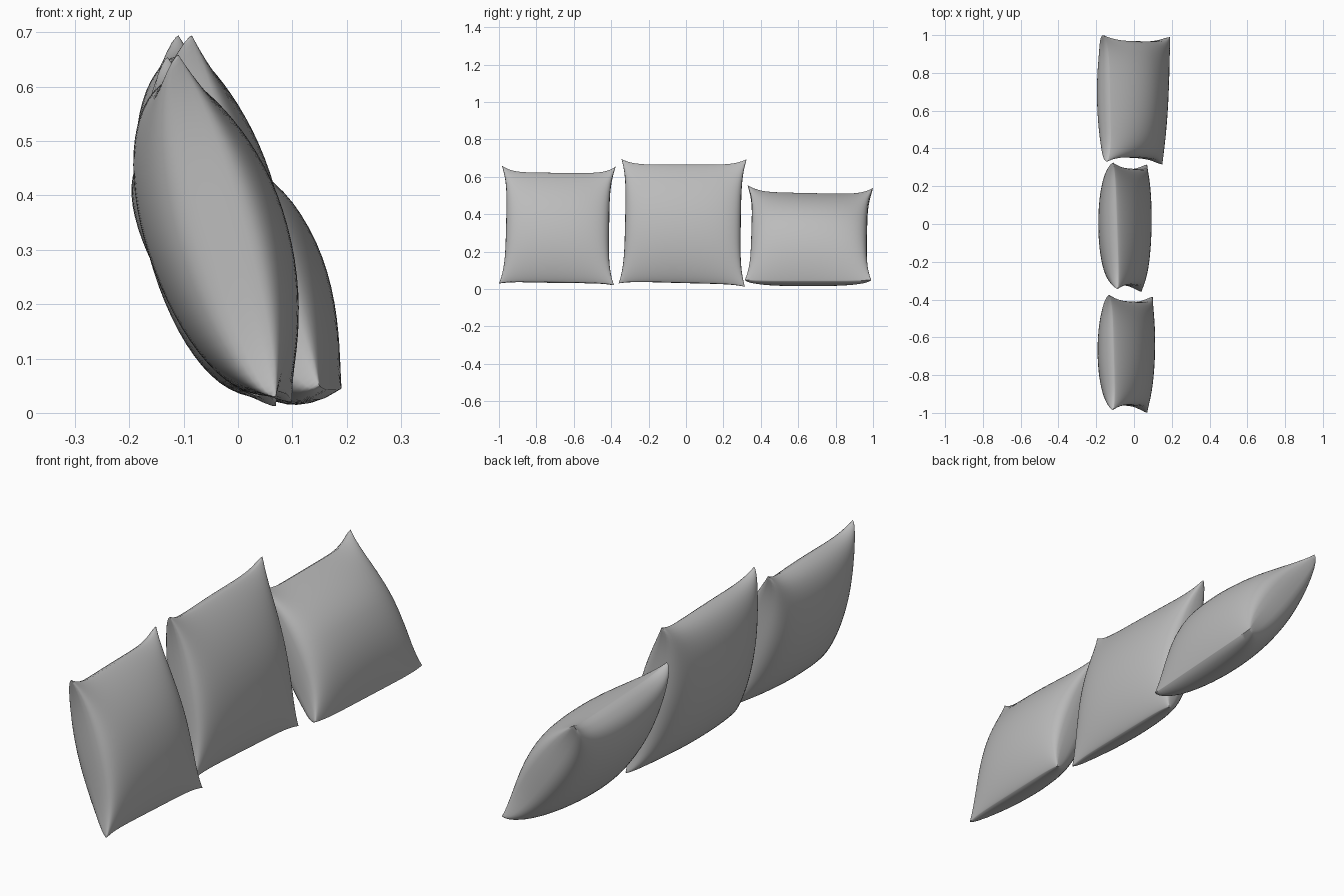
import bpy, bmesh, math
from mathutils import Vector

cube = bpy.data.objects.get("Cube")
if cube:
    bpy.data.objects.remove(cube, do_unlink=True)

fabric = bpy.data.materials.new("grey fabric")
fabric.use_nodes = True
colour = (0.5, 0.5, 0.5, 1)
fabric.diffuse_color = colour
fabric.node_tree.nodes["Principled BSDF"].inputs["Base Color"].default_value = colour

N = 32
STEPS = [math.sin(math.pi * (i / N - 0.5)) for i in range(N + 1)]


def pillow(name, corners, depths, powers, pinches):
    """Two puffed sheets sewn around a seam; corners: bottom a, bottom b, top b, top a.
    depths and powers: front, back sheet; pinches: sides, top, base."""
    a, b, c, d = [Vector(p) for p in corners]
    normal = (b + c - a - d).cross(c + d - a - b).normalized()
    sides, top, base = pinches
    bm = bmesh.new()

    def point(u, v, sheet):
        # edges draw in between the pointed corners
        s = u * (1 - sides * (1 - v ** 4))
        t = v * (1 - (top if v > 0 else base) * (1 - u ** 6))
        low = a.lerp(b, (s + 1) / 2)
        high = d.lerp(c, (s + 1) / 2)
        puff = max(0, 1 - u * u) ** 0.27 * max(0, 1 - v * v) ** powers[sheet]
        depth = -depths[1] if sheet else depths[0]
        return low.lerp(high, (t + 1) / 2) + normal * depth * puff

    seam = {}
    for sheet in (0, 1):
        grid = {}
        for i, u in enumerate(STEPS):
            for j, v in enumerate(STEPS):
                if i in (0, N) or j in (0, N):
                    if (i, j) not in seam:
                        seam[i, j] = bm.verts.new(point(u, v, sheet))
                    grid[i, j] = seam[i, j]
                else:
                    grid[i, j] = bm.verts.new(point(u, v, sheet))
        for i in range(N):
            for j in range(N):
                quad = [grid[i, j], grid[i + 1, j], grid[i + 1, j + 1], grid[i, j + 1]]
                bm.faces.new(quad[::-1] if sheet else quad)
    bmesh.ops.recalc_face_normals(bm, faces=bm.faces)
    mesh = bpy.data.meshes.new(name)
    bm.to_mesh(mesh)
    bm.free()
    mesh.materials.append(fabric)
    obj = bpy.data.objects.new(name, mesh)
    bpy.context.collection.objects.link(obj)
    bpy.ops.object.select_all(action="DESELECT")
    obj.select_set(True)
    bpy.context.view_layer.objects.active = obj
    bpy.ops.object.shade_smooth_by_angle(angle=math.radians(60))


# Row of three leaning pillows
pillow("front_pillow", [(0.07, -1, 0.03), (0.1, -0.385, 0.02),
                        (-0.13, -0.375, 0.655), (-0.11, -0.985, 0.66)],
       (0.105, 0.155), (0.82, 0.45), (0.1, 0.115, 0.04))
pillow("middle_pillow", [(0.04, -0.36, 0.03), (0.07, 0.315, 0.012),
                         (-0.11, 0.325, 0.695), (-0.085, -0.345, 0.695)],
       (0.1, 0.155), (0.8, 0.45), (0.08, 0.09, 0.04))
pillow("back_pillow", [(0.15, 0.315, 0.05), (0.19, 0.99, 0.05),
                       (-0.16, 1, 0.54), (-0.14, 0.33, 0.555)],
       (0.125, 0.158), (0.95, 0.32), (0.08, 0.14, -0.03))
